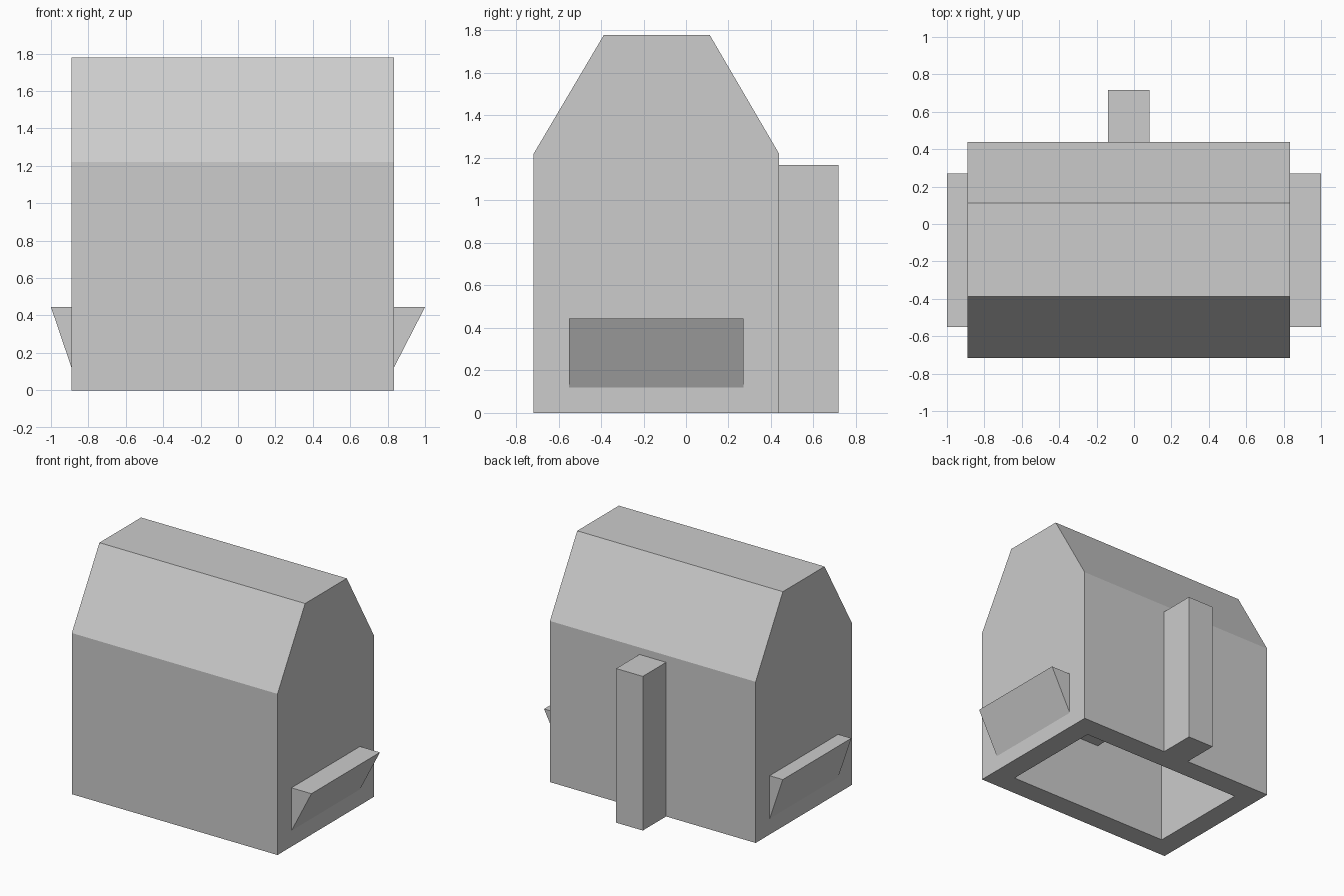
import bpy
import bmesh

cube = bpy.data.objects.get("Cube")
if cube:
    bpy.data.objects.remove(cube, do_unlink=True)

grey = bpy.data.materials.new("plain grey")
grey.use_nodes = True
grey.diffuse_color = (0.604, 0.604, 0.604, 1)
grey.node_tree.nodes["Principled BSDF"].inputs["Base Color"].default_value = grey.diffuse_color


def add_loft(bm, start, end, open_side=False):
    """Join two matching outlines into a closed solid, optionally without its last side."""
    a = [bm.verts.new(p) for p in start]
    b = [bm.verts.new(p) for p in end]
    bm.faces.new(a)
    bm.faces.new(b[::-1])
    count = len(a)
    for i in range(count - 1 if open_side else count):
        j = (i + 1) % count
        bm.faces.new([a[j], a[i], b[i], b[j]])
    # the four corners of the last side, in order
    return [a[-1], a[0], b[0], b[-1]]


def finish(bm, name):
    bmesh.ops.recalc_face_normals(bm, faces=bm.faces)
    mesh = bpy.data.meshes.new(name)
    bm.to_mesh(mesh)
    bm.free()
    mesh.materials.append(grey)
    obj = bpy.data.objects.new(name, mesh)
    bpy.context.collection.objects.link(obj)


def prism(name, outline, offset):
    bm = bmesh.new()
    add_loft(bm, outline, [[p + d for p, d in zip(point, offset)] for point in outline])
    finish(bm, name)


def box(name, x0, x1, y0, y1, z0, z1):
    prism(name, [(x0, y0, z0), (x1, y0, z0), (x1, y1, z0), (x0, y1, z0)],
          (0, 0, z1 - z0))


# House shell: outer and inner gabled prisms, joined by a rim round the open bottom
LEFT, RIGHT, WALL = 0.833, -0.89, 0.167
FRONT, BACK = -0.717, 0.438
outer = [(FRONT, 0), (FRONT, 1.22), (-0.387, 1.778), (0.112, 1.778), (BACK, 1.22), (BACK, 0)]
inner = [(FRONT + WALL, 0), (FRONT + WALL, 1.17), (-0.29, 1.61),
         (0.01, 1.61), (BACK - WALL, 1.17), (BACK - WALL, 0)]
bm = bmesh.new()
rims = []
for outline, inset in ((outer, 0), (inner, WALL)):
    rims.append(add_loft(bm, [(RIGHT + inset, y, z) for y, z in outline],
                         [(LEFT - inset, y, z) for y, z in outline], open_side=True))
for i in range(4):
    j = (i + 1) % 4
    bm.faces.new([rims[0][i], rims[0][j], rims[1][j], rims[1][i]])
finish(bm, "house_shell")

# Chimney on the back wall
box("chimney", -0.14, 0.083, BACK, 0.717, 0, 1.167)

# Block on the inside of the front wall
box("inner_block", -0.12, 0.06, FRONT + WALL, -0.3, 0.56, 0.8)

# Wedge shelves on the side walls
for name, wall, tip in (("left_shelf", LEFT, 1.0), ("right_shelf", RIGHT, -1.0)):
    prism(name, [(wall, -0.55, 0.12), (wall, -0.55, 0.445), (tip, -0.55, 0.445)],
          (0, 0.82, 0))
